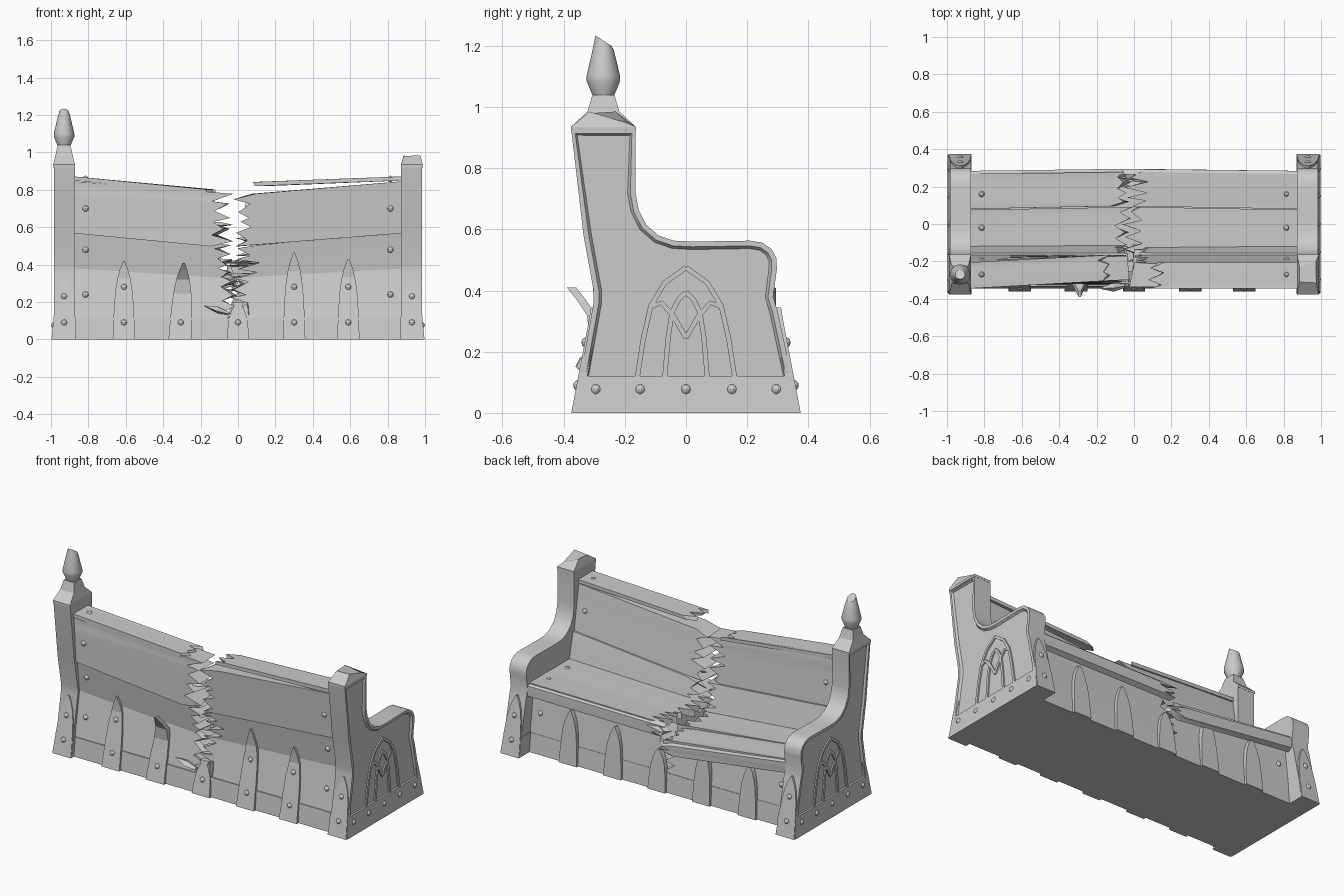
import bpy, bmesh, math, random
from mathutils import Vector

if "Cube" in bpy.data.objects:
    bpy.data.objects.remove(bpy.data.objects["Cube"])
random.seed(7)
smooth = []

def finish(name, bm, rounded=False):
    bmesh.ops.recalc_face_normals(bm, faces=bm.faces)
    me = bpy.data.meshes.new(name)
    bm.to_mesh(me)
    bm.free()
    ob = bpy.data.objects.new(name, me)
    bpy.context.collection.objects.link(ob)
    if rounded:
        smooth.append(ob)
    return ob

def loft(name, rings, rounded=False, insets=()):
    """Skin a list of equal-length rings, capping both ends."""
    bm = bmesh.new()
    rs = [[bm.verts.new(p) for p in r] for r in rings]
    n = len(rs[0])
    for a, b in zip(rs, rs[1:]):
        for i in range(n):
            bm.faces.new((a[i], a[(i + 1) % n], b[(i + 1) % n], b[i]))
    bm.faces.new(rs[0])
    cap = bm.faces.new(rs[-1])
    bmesh.ops.recalc_face_normals(bm, faces=bm.faces)
    for width, depth in insets:
        bmesh.ops.inset_individual(bm, faces=[cap], thickness=width, depth=-depth)
    return finish(name, bm, rounded)

def rect(x0, x1, y0, y1, z):
    return [(x0, y0, z), (x1, y0, z), (x1, y1, z), (x0, y1, z)]

def bolt(x, y, z, r=0.017):
    bm = bmesh.new()
    bmesh.ops.create_uvsphere(bm, u_segments=10, v_segments=6, radius=r)
    bmesh.ops.translate(bm, verts=bm.verts, vec=(x, y, z))
    finish("bolt", bm, True)

def plank(name, s, a, b, off_lo, off_hi, xb, n=6, jag=0.05, xe=0.88):
    """Snapped board: a, b = (lo, hi) edges in yz of its two skins; jagged at x = xb."""
    rings = []
    for i in range(n + 1):
        t = i / n
        if 0 < i < n:
            t += random.uniform(-0.35, 0.35) / n
        ring = []
        off = Vector(off_lo).lerp(Vector(off_hi), t)
        for skin in (a, b):
            p = Vector(skin[0]).lerp(Vector(skin[1]), t)
            q = p + off
            x = xb + (1 if i % 2 else -1) * jag * random.uniform(0.2, 1.3)
            pair = [(s * xe, p.x, p.y), (x, q.x, q.y)]
            ring += pair if skin is a else pair[::-1]
        rings.append(ring)
    return loft(name, rings, True)

def picket(x, side, h, w=0.06, bend=0.0, lean=0.0, bolts=(0.09, 0.28), y0=0.362, tip=0.004,
           slope=0.19):
    rings = []
    for f, k in ((0, 1), (0.35, 0.9), (0.6, 0.78), (0.78, 0.58), (0.9, 0.35), (1, tip / w)):
        z = f * h
        y = y0 - slope * min(z, 0.34) + 0.1 * max(0, z - 0.34) + bend * max(0, f - 0.7) / 0.3
        cx = x + lean * f
        rings.append(rect(cx - w * k, cx + w * k, side * (y - 0.03), side * y, z))
    loft("pointed_slat", rings)
    for z in bolts:
        bolt(x + lean * z / h, side * (y0 - slope * z - 0.006), z)

# Side profile of the bench ends (y, z)
profile = [(-0.355, 0.03), (-0.345, 0.12), (-0.302, 0.36), (-0.302, 0.40), (-0.335, 0.58),
           (-0.375, 0.925), (-0.165, 0.925), (-0.165, 0.72), (-0.155, 0.665), (-0.13, 0.615),
           (-0.09, 0.58), (-0.04, 0.563), (0.02, 0.56), (0.21, 0.563), (0.25, 0.556),
           (0.28, 0.535), (0.296, 0.505), (0.297, 0.47), (0.285, 0.38), (0.30, 0.33),
           (0.345, 0.12), (0.355, 0.03)]
# Tracery paths of the pointed window, one half (y, z)
tracery = [[(-0.16, 0.11), (-0.14, 0.24), (-0.115, 0.35), (-0.07, 0.425), (0, 0.475)],
           [(-0.07, 0.11), (-0.058, 0.25), (-0.045, 0.33), (-0.025, 0.37), (0, 0.395)],
           [(-0.12, 0.345), (-0.08, 0.36), (-0.04, 0.315), (0, 0.245)]]

def ribbon(path, x0, x1, w=0.008):
    rings = []
    for i, (y, z) in enumerate(path):
        d = Vector(path[min(i + 1, len(path) - 1)]) - Vector(path[max(i - 1, 0)])
        d.normalize()
        n = Vector((-d.y, d.x)) * w
        rings.append([(x0, y - n.x, z - n.y), (x0, y + n.x, z + n.y),
                      (x1, y + n.x, z + n.y), (x1, y - n.x, z - n.y)])
    loft("window_tracery", rings)

for s in (-1, 1):
    # End panel with raised rim, window and riveted foot
    loft("end_panel", [[(s * x, y, z) for y, z in profile] for x in (0.872, 0.985)],
         True, ((0.017, 0), (0.009, 0.012)))
    for path in tracery:
        for m in (1, -1):
            ribbon([(m * y, z) for y, z in path], s * 0.965, s * 0.981)
    loft("end_foot", [rect(s * 0.868, s * 0.997, -0.37, 0.37, 0),
                      rect(s * 0.868, s * 0.985, -0.35, 0.35, 0.12)])
    for y in (-0.295, -0.15, 0, 0.15, 0.295):
        bolt(s * 0.983, y, 0.077)
    for side in (-1, 1):
        picket(s * 0.93, side, 0.345, 0.062, bolts=(0.09, 0.23), y0=0.375)

# Left post cap with snapped finial
cx, cy = -0.93, -0.27
loft("left_post_cap", [rect(cx - a, cx + a, cy - b, cy + b, z) for a, b, z in
     ((0.058, 0.106, 0.92), (0.058, 0.106, 0.935), (0.046, 0.052, 0.985), (0.034, 0.036, 1.04))])
loft("finial", [[(cx + r * math.cos(k * math.pi / 6), cy + r * math.sin(k * math.pi / 6),
                  z - tilt * math.sin(k * math.pi / 6)) for k in range(12)]
     for r, z, tilt in ((0.034, 1.035, 0), (0.055, 1.085, 0), (0.055, 1.1, 0),
                        (0.034, 1.19, 0.004), (0.026, 1.217, 0.017))], True)
# Right post cap, broken off
loft("right_post_cap", [rect(0.872, 0.988, -0.376, -0.164, 0.92),
                        rect(0.872, 0.988, -0.376, -0.164, 0.935),
                        [(0.885, -0.31, 0.98), (0.975, -0.315, 0.985),
                         (0.972, -0.20, 0.95), (0.885, -0.23, 0.985)]])

# Base plinth, set back under the seat
loft("base", [rect(-0.88, 0.88, -0.345, 0.272, 0), rect(-0.88, 0.88, -0.333, 0.26, 0.115)])

# Snapped boards; left half sags more at the seat
for s in (-1, 1):
    left = s < 0
    xb = -0.09 if left else 0.035
    ty = 0.04 if left else 0.0
    plank("lower_back_board", s, ((-0.33, 0.1), (-0.285, 0.38)), ((-0.305, 0.1), (-0.25, 0.38)),
          (0, 0), (0, -0.05), -0.05 if left else 0.02, 8)
    plank("middle_back_board", s, ((-0.285, 0.38), (-0.308, 0.575)), ((-0.11, 0.38), (-0.155, 0.575)),
          (0, -0.05), (0, -0.07), xb + 0.015, 7)
    plank("upper_back_board", s, ((-0.32, 0.568), (-0.338, 0.846)), ((-0.165, 0.568), (-0.21, 0.846)),
          (0, -0.07), (ty, -0.067), xb, 9)
    plank("top_rail", s, ((-0.345, 0.872), (-0.205, 0.872)), ((-0.345, 0.85), (-0.205, 0.85)),
          (ty, -0.07 if left else -0.03), (ty, -0.07 if left else -0.03),
          -0.15 if left else 0.12, 5, 0.04)
    back, mid, front = (-0.07, -0.085, -0.10) if left else (-0.03, -0.02, 0.0)
    plank("rear_seat_board", s, ((-0.2, 0.42), (0.076, 0.42)), ((-0.2, 0.38), (0.076, 0.38)),
          (0, back), (0.015, mid), -0.06 if left else 0.0, 9)
    plank("front_seat_board", s, ((0.08, 0.422), (0.268, 0.422)), ((0.08, 0.38), (0.268, 0.38)),
          (0.015, mid), (0.01, front), -0.07 if left else 0.01, 7)
    plank("seat_nose", s, ((0.255, 0.33), (0.255, 0.422)), ((0.284, 0.345), (0.284, 0.408)),
          (0.01, front), (0.01, front), -0.06 if left else 0.0, 4)
    plank("front_board", s, ((0.26, 0.1), (0.225, 0.39)), ((0.235, 0.1), (0.2, 0.39)),
          (0, 0), (0, front), -0.05 if left else 0.0, 7, 0.04)
    # Bolts near the board ends
    for y, z in ((-0.323, 0.70), (-0.293, 0.48), (-0.303, 0.24), (-0.193, 0.70),
                 (-0.27, 0.859), (-0.02, 0.411), (0.16, 0.411), (0.238, 0.24)):
        bolt(s * 0.815, y, z)

# Pointed slats along both long sides, some broken
for x, h in ((-0.61, 0.42), (0.30, 0.465), (0.59, 0.43)):
    picket(x, -1, h)
picket(-0.31, -1, 0.41, w=0.062, bend=0.085, lean=0.02, bolts=(0.09, 0.3), tip=0.006)
picket(0.0, -1, 0.20, bolts=(0.09,), tip=0.03)
for x, h in ((-0.61, 0.31), (-0.30, 0.33), (0.0, 0.25), (0.30, 0.30), (0.60, 0.32)):
    picket(x, 1, h, bolts=(), y0=0.287, slope=0.08)

# Splinters around the break
def splinter(p, q, w):
    p, q = Vector(p), Vector(q)
    m = p.lerp(q, 0.45)
    loft("splinter", [[c + Vector((0, a * w * k, b * w * k)) for a, b in
                       ((1, 0.3), (-0.2, 0.7), (-1, -0.3), (0.2, -0.7))]
                      for c, k in ((p, 0.5), (m, 1), (q, 0.08))])

splinter((-0.05, -0.33, 0.14), (-0.18, -0.345, 0.18), 0.025)
splinter((0.05, -0.32, 0.20), (0.06, -0.335, 0.12), 0.03)
splinter((0.04, -0.28, 0.72), (0.17, -0.29, 0.715), 0.03)
for i in range(10):
    z = random.uniform(0.36, 0.62)
    y = random.uniform(-0.27, -0.18)
    s = random.choice((-1, 1))
    splinter((s * 0.13 - 0.02, y, z), (s * 0.01 - 0.02, y + random.uniform(-0.03, 0.04),
             z + random.uniform(-0.05, 0.03)), 0.018)

# Smooth the rounded parts
bpy.ops.object.select_all(action='DESELECT')
for ob in smooth:
    ob.select_set(True)
bpy.context.view_layer.objects.active = smooth[0]
bpy.ops.object.shade_smooth_by_angle(angle=math.radians(30))
